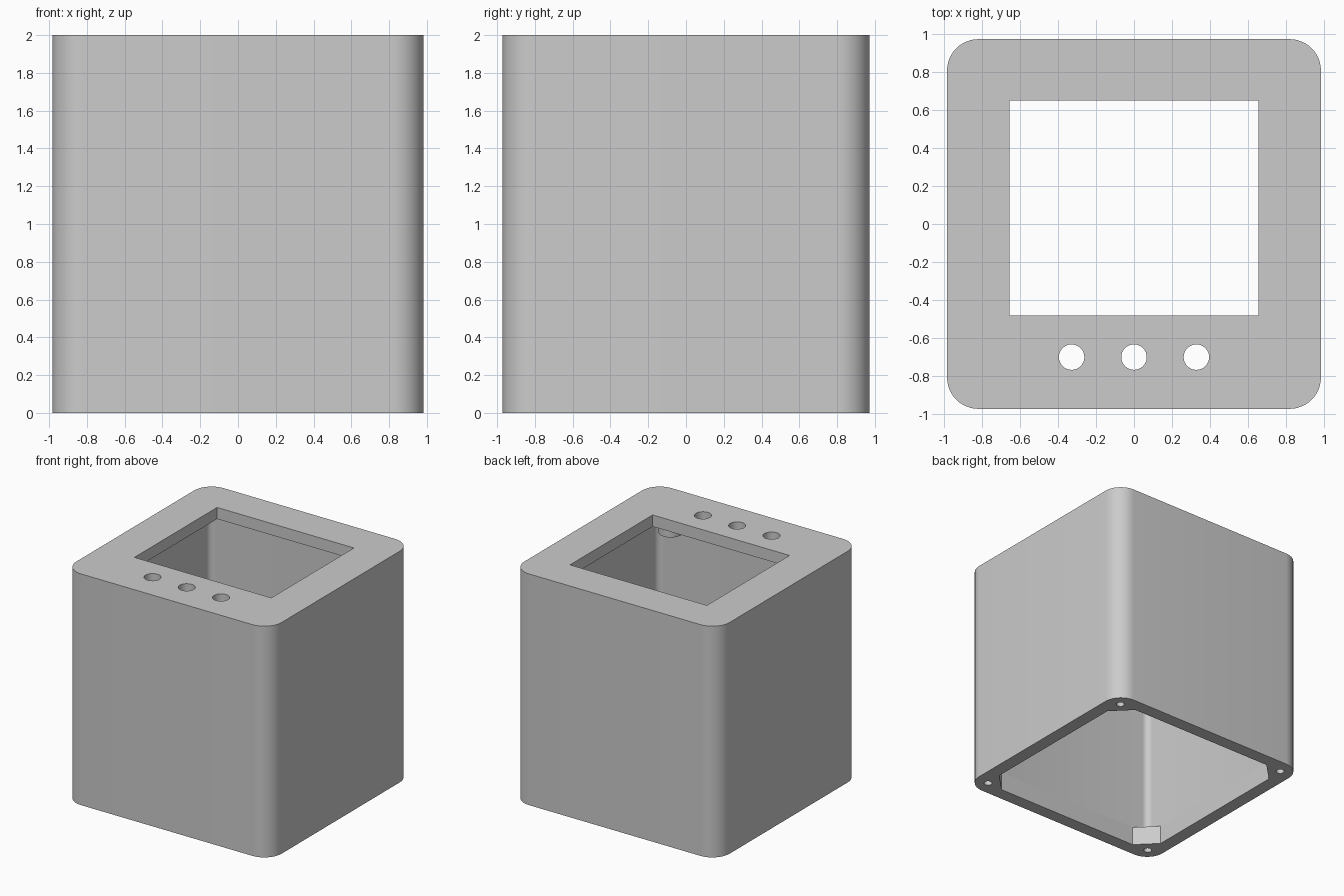
import bpy, bmesh, math

cube = bpy.data.objects.get("Cube")
if cube:
    bpy.data.objects.remove(cube, do_unlink=True)

HX, HY, HZ = 0.983, 0.972, 2.0       # half width, half depth, height
WALL, TOP, BLOCK = 0.115, 0.1, 0.164  # wall, top plate, corner block

grey = bpy.data.materials.new("plain grey")
grey.use_nodes = True
grey.diffuse_color = (0.6, 0.6, 0.6, 1)
grey.node_tree.nodes["Principled BSDF"].inputs["Base Color"].default_value = (0.6, 0.6, 0.6, 1)


def make_object(name, bm):
    mesh = bpy.data.meshes.new(name)
    bmesh.ops.recalc_face_normals(bm, faces=bm.faces)
    bm.to_mesh(mesh)
    bm.free()
    mesh.materials.append(grey)
    obj = bpy.data.objects.new(name, mesh)
    bpy.context.collection.objects.link(obj)
    return obj


def prism(name, x0, x1, y0, y1, z0, z1, radius=0, segments=12):
    """Box whose upright edges are rounded, or chamfered with one segment."""
    bm = bmesh.new()
    bmesh.ops.create_cube(bm, size=1)
    for v in bm.verts:
        v.co.x = x1 if v.co.x > 0 else x0
        v.co.y = y1 if v.co.y > 0 else y0
        v.co.z = z1 if v.co.z > 0 else z0
    if radius:
        upright = [e for e in bm.edges if abs(e.verts[0].co.z - e.verts[1].co.z) > 0.01]
        bmesh.ops.bevel(bm, geom=upright, offset=radius, segments=segments,
                        profile=0.5, affect='EDGES')
    return make_object(name, bm)


def cylinder(name, x, y, z0, z1, radius):
    bm = bmesh.new()
    bmesh.ops.create_cone(bm, cap_ends=True, segments=32, radius1=radius,
                          radius2=radius, depth=z1 - z0)
    bmesh.ops.translate(bm, verts=bm.verts, vec=(x, y, (z0 + z1) / 2))
    return make_object(name, bm)


def cut(target, cutters):
    """Subtract the cutters, bake the result and remove them."""
    for c in cutters:
        mod = target.modifiers.new("cut", 'BOOLEAN')
        mod.operation, mod.solver, mod.object = 'DIFFERENCE', 'EXACT', c
    graph = bpy.context.evaluated_depsgraph_get()
    mesh = bpy.data.meshes.new_from_object(target.evaluated_get(graph))
    target.modifiers.clear()
    target.data = mesh
    for c in cutters:
        bpy.data.objects.remove(c, do_unlink=True)


# Outer shell with rounded corners
housing = prism("housing", -HX, HX, -HY, HY, 0, HZ, 0.165)

# Open-bottomed cavity, narrowed at the foot to leave four corner blocks
ix, iy = HX - WALL, HY - WALL
cutters = [
    prism("cavity", -ix, ix, -iy, iy, BLOCK, HZ - TOP, 0.055, 8),
    prism("foot_opening", -ix + 0.001, ix - 0.001, -iy + 0.001, iy - 0.001,
          -0.1, BLOCK + 0.05, BLOCK, 1),
    prism("window", -0.655, 0.655, -0.48, 0.65, HZ - 0.2, HZ + 0.1),
]

# Three button holes in the top plate
for x in (-0.328, 0, 0.328):
    cutters.append(cylinder("button_hole", x, -0.7, HZ - 0.2, HZ + 0.1, 0.067))

# Screw holes in the corner blocks
for sx in (-1, 1):
    for sy in (-1, 1):
        cutters.append(cylinder("screw_hole", sx * (HX - 0.125), sy * (HY - 0.125),
                                -0.1, BLOCK - 0.004, 0.033))
cut(housing, cutters)

# Short standoffs under the front of the top plate
parts = [housing]
for side, sx in (("left", 1), ("right", -1)):
    parts.append(cylinder(side + "_standoff", sx * 0.636, -0.7,
                          HZ - TOP - 0.13, HZ - TOP + 0.02, 0.095))

# Smooth the rounded corners and bores, keeping edges crisp
for o in bpy.context.selected_objects:
    o.select_set(False)
for o in parts:
    o.select_set(True)
bpy.context.view_layer.objects.active = housing
bpy.ops.object.shade_smooth_by_angle(angle=math.radians(30))
